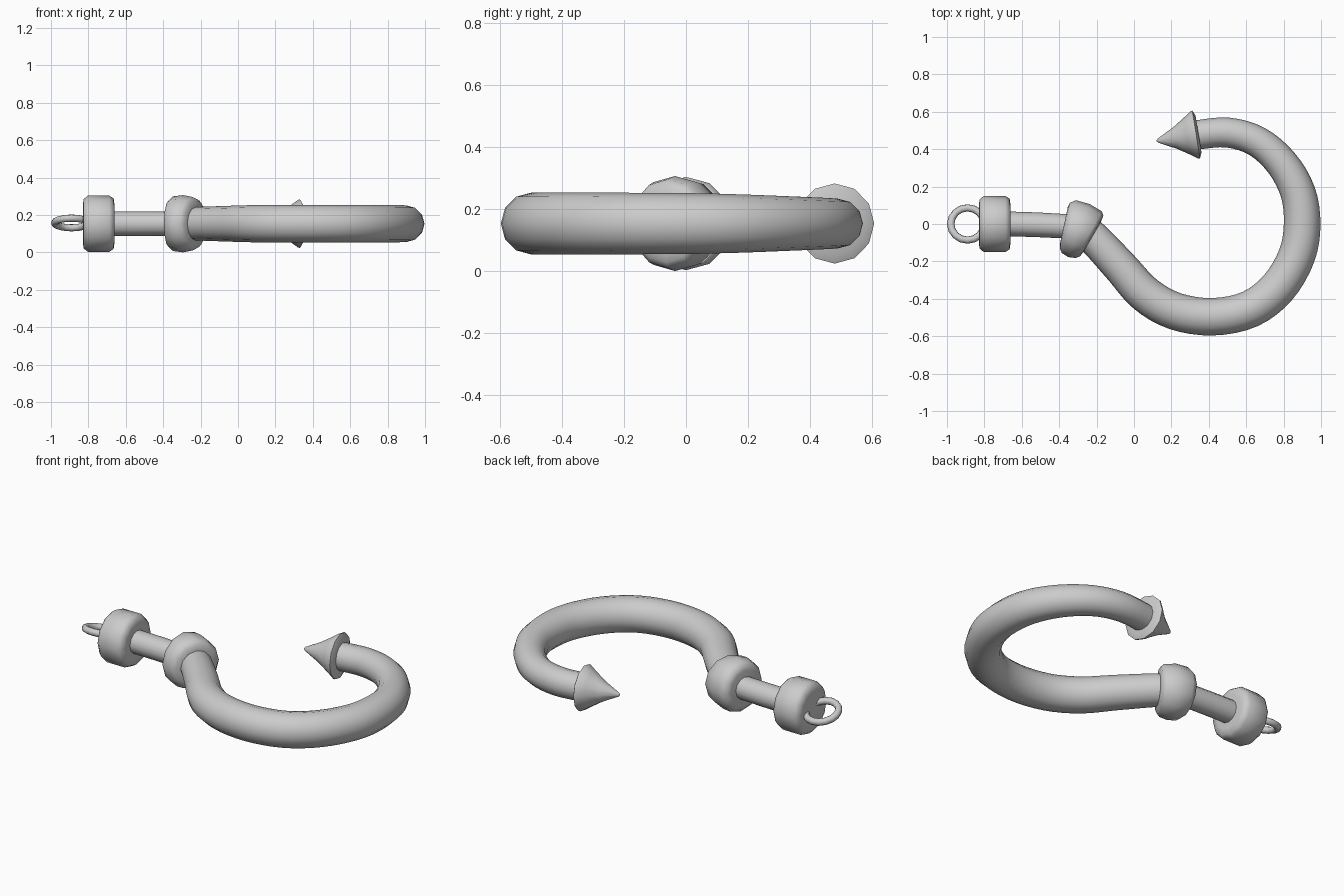
import bpy, math
from mathutils import Vector

if "Cube" in bpy.data.objects:
    bpy.data.objects.remove(bpy.data.objects["Cube"])

Z = 0.153      # height of the centre plane
SIDES = 12


def sweep(name, rings, sharp=50):
    """Loft round sections (x, y, heading in degrees, radius) lying along the centre plane."""
    verts, faces = [], []
    for x, y, heading, r in rings:
        h = math.radians(heading)
        side = Vector((-math.sin(h), math.cos(h), 0))
        for i in range(SIDES):
            a = 2 * math.pi * i / SIDES
            verts.append(Vector((x, y, Z)) + side * r * math.cos(a) + Vector((0, 0, r * math.sin(a))))
    for k in range(len(rings) - 1):
        for i in range(SIDES):
            j = (i + 1) % SIDES
            a, b = k * SIDES, (k + 1) * SIDES
            faces.append((a + i, b + i, b + j, a + j))
    faces.append(tuple(range(SIDES)))
    last = (len(rings) - 1) * SIDES
    faces.append(tuple(reversed(range(last, last + SIDES))))
    me = bpy.data.meshes.new(name)
    me.from_pydata(verts, [], faces)
    me.update()
    # headings run so that the loft faces outward after this flip
    me.flip_normals()
    ob = bpy.data.objects.new(name, me)
    bpy.context.collection.objects.link(ob)
    smooth(ob, sharp)
    return ob


def smooth(ob, angle):
    bpy.ops.object.select_all(action='DESELECT')
    ob.select_set(True)
    bpy.context.view_layer.objects.active = ob
    bpy.ops.object.mode_set(mode='EDIT')
    bpy.ops.mesh.select_all(action='SELECT')
    bpy.ops.mesh.normals_make_consistent(inside=False)
    bpy.ops.object.mode_set(mode='OBJECT')
    bpy.ops.object.shade_smooth_by_angle(angle=math.radians(angle))


def spline(points, steps):
    """Catmull-Rom through (x, y, radius), returned as sweep rings."""
    p = [Vector(q) for q in points]
    p = [2 * p[0] - p[1]] + p + [2 * p[-1] - p[-2]]
    out = []
    for k in range(1, len(p) - 2):
        a, b, c, d = p[k - 1:k + 3]
        for s in range(steps + (k == len(p) - 3)):
            t = s / steps
            q = 0.5 * (2 * b + (c - a) * t + (2 * a - 5 * b + 4 * c - d) * t * t
                       + (3 * b - a - 3 * c + d) * t ** 3)
            v = (c - a) + 2 * (2 * a - 5 * b + 4 * c - d) * t + 3 * (3 * b - a - 3 * c + d) * t * t
            out.append((q.x, q.y, math.degrees(math.atan2(v.y, v.x)), q.z))
    return out


# Eye ring at the line end, slightly tilted
bpy.ops.mesh.primitive_torus_add(major_segments=16, minor_segments=8, major_radius=0.09,
                                 minor_radius=0.02, location=(-0.89, 0, Z + 0.004),
                                 rotation=(-0.29, 0, 0))
ring = bpy.context.object
ring.name = "eye_ring"
smooth(ring, 60)

# End collar with rounded rims
sweep("end_collar", [(x, 0, 0, r) for x, r in (
    (-0.83, 0.10), (-0.825, 0.132), (-0.803, 0.15), (-0.688, 0.15), (-0.665, 0.135), (-0.66, 0.10))], 75)

# Straight shank between the collars
sweep("shank", [(-0.68, 0.001, -2, 0.066), (-0.52, -0.004, -2, 0.066), (-0.35, -0.013, -3, 0.065)])

# Bent collar where the hook begins
sweep("bent_collar", [
    (-0.375, -0.008, -12, 0.10), (-0.37, -0.009, -12, 0.125), (-0.348, -0.014, -15, 0.146),
    (-0.295, -0.035, -22, 0.153), (-0.242, -0.057, -29, 0.143), (-0.226, -0.064, -30, 0.125),
    (-0.222, -0.066, -30, 0.09)], 75)

# Curved hook, thinning toward the point
sweep("hook", spline([
    (-0.29, -0.025, 0.09), (-0.22, -0.072, 0.09), (-0.07, -0.232, 0.095), (0.06, -0.375, 0.099),
    (0.22, -0.466, 0.1), (0.42, -0.496, 0.1), (0.62, -0.455, 0.1), (0.77, -0.34, 0.1),
    (0.87, -0.17, 0.099), (0.899, 0, 0.098), (0.876, 0.17, 0.094), (0.79, 0.325, 0.088),
    (0.66, 0.44, 0.083), (0.5, 0.489, 0.08), (0.32, 0.475, 0.078)], 4))

# Cone-shaped barb
tip, heading = Vector((0.12, 0.444)), math.atan2(0.034, 0.21)
axis = Vector((math.cos(heading), math.sin(heading)))
sweep("barb", [(*(tip + axis * d), math.degrees(heading), r) for d, r in (
    (0, 0.002), (0.01, 0.012), (0.1, 0.058), (0.165, 0.1), (0.205, 0.128), (0.215, 0.129), (0.228, 0.10))], 50)
